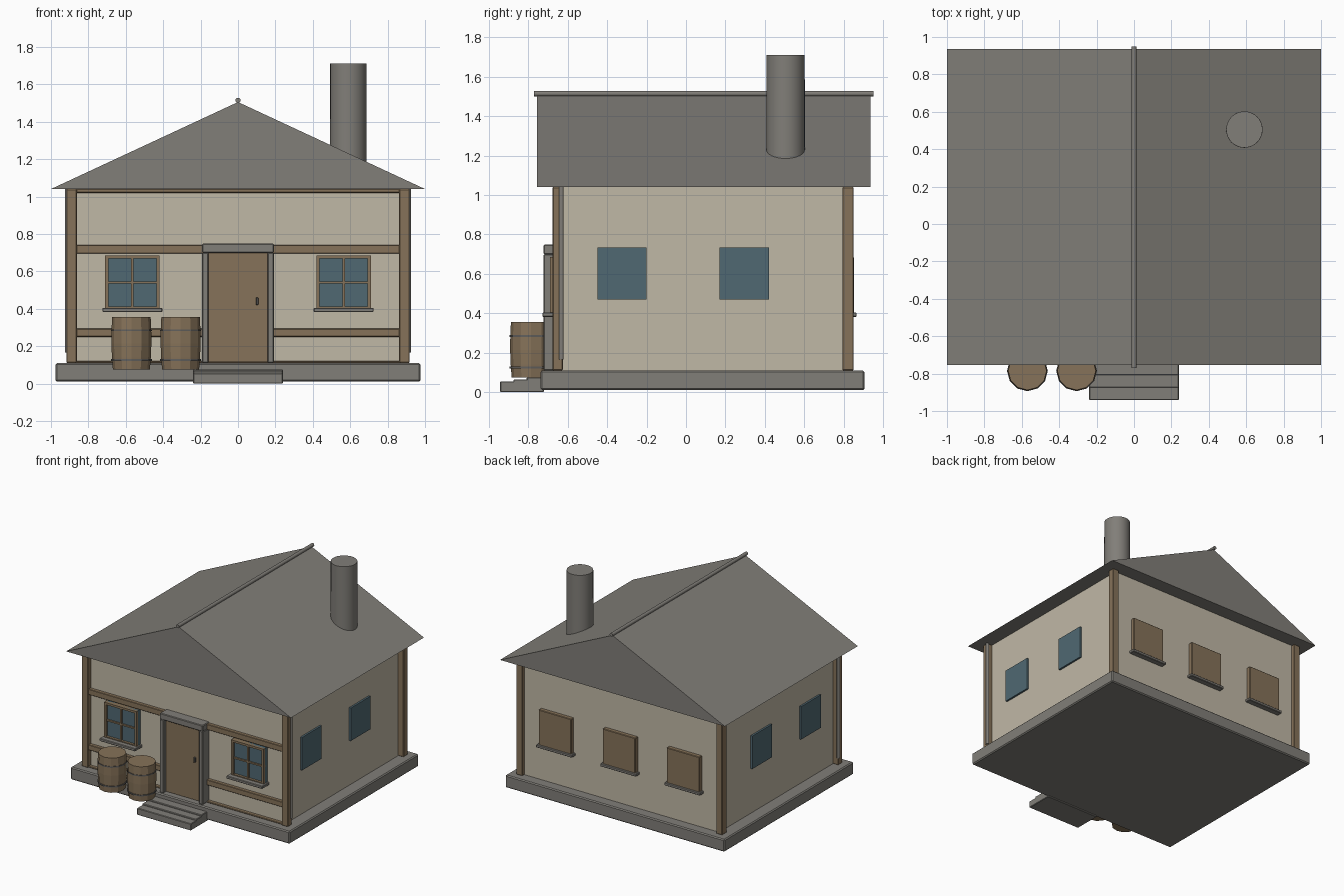
import bpy, bmesh, math
from mathutils import Matrix

cube = bpy.data.objects.get("Cube")
if cube:
    bpy.data.objects.remove(cube, do_unlink=True)


def material(name, rgb):
    m = bpy.data.materials.new(name)
    m.use_nodes = True
    m.diffuse_color = (*rgb, 1)
    m.node_tree.nodes["Principled BSDF"].inputs["Base Color"].default_value = (*rgb, 1)
    return m


PLASTER = material("cream plaster", (0.53, 0.48, 0.38))
STONE = material("grey stone", (0.22, 0.21, 0.19))
WOOD = material("brown timber", (0.24, 0.17, 0.1))
GLASS = material("blue glass", (0.08, 0.14, 0.17))
IRON = material("dark iron", (0.12, 0.115, 0.11))


def finish(name, bm, mat, smooth=False):
    bmesh.ops.recalc_face_normals(bm, faces=bm.faces)
    me = bpy.data.meshes.new(name)
    bm.to_mesh(me)
    bm.free()
    me.materials.append(mat)
    ob = bpy.data.objects.new(name, me)
    bpy.context.collection.objects.link(ob)
    if smooth:
        bpy.ops.object.select_all(action="DESELECT")
        ob.select_set(True)
        bpy.context.view_layer.objects.active = ob
        bpy.ops.object.shade_smooth_by_angle(angle=math.radians(40))
    return ob


def box(name, x, y, z, mat, bevel=0):
    """Box from (min, max) pairs on each axis."""
    bm = bmesh.new()
    bmesh.ops.create_cube(bm, size=1)
    for v in bm.verts:
        v.co = [sum(r) / 2 + c * (r[1] - r[0]) for r, c in zip((x, y, z), v.co)]
    ob = finish(name, bm, mat)
    if bevel:
        mod = ob.modifiers.new("soft edges", "BEVEL")
        mod.width = bevel
        mod.segments = 1
    return ob


def lathe(name, x, y, rings, sides, mat, smooth=True):
    """Closed solid of revolution from (radius, z) rings."""
    bm = bmesh.new()
    loops = []
    for r, z in rings:
        circle = bmesh.ops.create_circle(bm, segments=sides, radius=r,
                                         matrix=Matrix.Translation((x, y, z)))
        loops.append(circle["verts"])
    for a, b in zip(loops, loops[1:]):
        for i in range(sides):
            j = (i + 1) % sides
            bm.faces.new((a[i], a[j], b[j], b[i]))
    bm.faces.new(loops[0])
    bm.faces.new(loops[-1])
    return finish(name, bm, mat, smooth)


# Base and steps
box("foundation", (-0.975, 0.975), (-0.737, 0.905), (0.01, 0.11), STONE, 0.008)
for i, top in enumerate((0.055, 0.065, 0.075)):
    front = -0.942 + i * 0.067
    box(f"step_{i + 1}", (-0.24, 0.24), (front, -0.72), (0, top), STONE, 0.004)

# Walls
box("walls", (-0.87, 0.87), (-0.64, 0.82), (0.1, 1.045), PLASTER)

# Roof prism with ridge pole and chimney
bm = bmesh.new()
section = [bm.verts.new((x, -0.755, z)) for x, z in ((-1, 1.04), (1, 1.04), (0, 1.505))]
gable = bm.faces.new(section)
ext = bmesh.ops.extrude_face_region(bm, geom=[gable], use_keep_orig=True)
bmesh.ops.translate(bm, vec=(0, 1.69, 0),
                    verts=[g for g in ext["geom"] if isinstance(g, bmesh.types.BMVert)])
finish("roof", bm, STONE)

bm = bmesh.new()
bmesh.ops.create_cone(bm, cap_ends=True, segments=12, radius1=0.014, radius2=0.014, depth=1.72,
                      matrix=Matrix.Translation((0, 0.09, 1.514)) @ Matrix.Rotation(math.pi / 2, 4, "X"))
finish("ridge_pole", bm, STONE, True)
lathe("chimney", 0.59, 0.505, ((0.098, 1.1), (0.097, 1.71)), 32, STONE)

# Corner posts and drainpipes
for side, s in (("left", 1), ("right", -1)):
    xs = sorted((s * 0.862, s * 0.917))
    box(f"front_post_{side}", xs, (-0.677, -0.625), (0.11, 1.04), WOOD, 0.004)
    box(f"back_post_{side}", xs, (0.793, 0.85), (0.11, 1.04), WOOD, 0.004)
    lathe(f"drainpipe_{side}", s * 0.913, -0.632, ((0.012, 0.165), (0.012, 1.04)), 12, STONE)

# Front beams
for name, z in (("sill_beam", (0.11, 0.12)), ("low_beam", (0.25, 0.293)),
                ("middle_beam", (0.695, 0.74)), ("top_beam", (1.02, 1.04))):
    box(name, (-0.865, 0.865), (-0.668, -0.63), z, WOOD, 0.003)

# Door with stone surround
box("door", (-0.162, 0.162), (-0.69, -0.63), (0.115, 0.7), WOOD)
for side, s in (("left", 1), ("right", -1)):
    box(f"door_jamb_{side}", sorted((s * 0.157, s * 0.192)), (-0.722, -0.63),
        (0.11, 0.7), STONE, 0.005)
box("door_lintel", (-0.192, 0.192), (-0.722, -0.63), (0.698, 0.748), STONE, 0.005)
box("door_handle", (0.095, 0.109), (-0.704, -0.685), (0.42, 0.46), IRON, 0.003)


# Front windows: glass, frame, crossbars and sill
def front_window(side, cx):
    x0, x1, z0, z1, t = cx - 0.145, cx + 0.145, 0.395, 0.685, 0.017
    y = (-0.69, -0.635)
    box(f"window_glass_{side}", (x0, x1), (-0.67, -0.635), (z0, z1), GLASS)
    for name, x in (("left", (x1 - t, x1)), ("right", (x0, x0 + t))):
        box(f"window_{side}_stile_{name}", x, y, (z0, z1), WOOD)
    for name, z in (("top", (z1 - t, z1)), ("bottom", (z0, z0 + t))):
        box(f"window_{side}_rail_{name}", (x0 + t, x1 - t), y, z, WOOD)
    bar, mid = (-0.682, -0.66), (z0 + z1) / 2
    box(f"window_{side}_upright", (cx - 0.006, cx + 0.006), bar, (z0, z1), WOOD)
    box(f"window_{side}_crossbar", (x0, x1), bar, (mid - 0.006, mid + 0.006), WOOD)
    box(f"window_{side}_sill", (cx - 0.16, cx + 0.16), (-0.728, -0.63), (0.382, 0.405), STONE, 0.004)


front_window("left", 0.565)
front_window("right", -0.565)

# Plain side windows
for side, s in (("left", 1), ("right", -1)):
    for place, y in (("front", (-0.45, -0.2)), ("back", (0.17, 0.42))):
        box(f"side_window_{side}_{place}", sorted((s * 0.86, s * 0.885)), y, (0.47, 0.735), GLASS)

# Shuttered back windows with sills
for i, cx in enumerate((-0.57, 0, 0.57)):
    box(f"shutter_{i + 1}", (cx - 0.145, cx + 0.145), (0.81, 0.853), (0.395, 0.685), WOOD, 0.004)
    box(f"back_sill_{i + 1}", (cx - 0.16, cx + 0.16), (0.81, 0.865), (0.382, 0.405), STONE, 0.004)

# Barrels with iron hoops
for i, cx in enumerate((-0.57, -0.307)):
    lathe(f"barrel_{i + 1}", cx, -0.785,
          ((0.099, 0.075), (0.104, 0.14), (0.107, 0.215), (0.106, 0.29), (0.103, 0.355)), 12, WOOD, False)
    for name, z in (("lower", 0.125), ("upper", 0.285)):
        lathe(f"barrel_{i + 1}_hoop_{name}", cx, -0.785, ((0.109, z - 0.005), (0.109, z + 0.005)),
              12, IRON, False)
